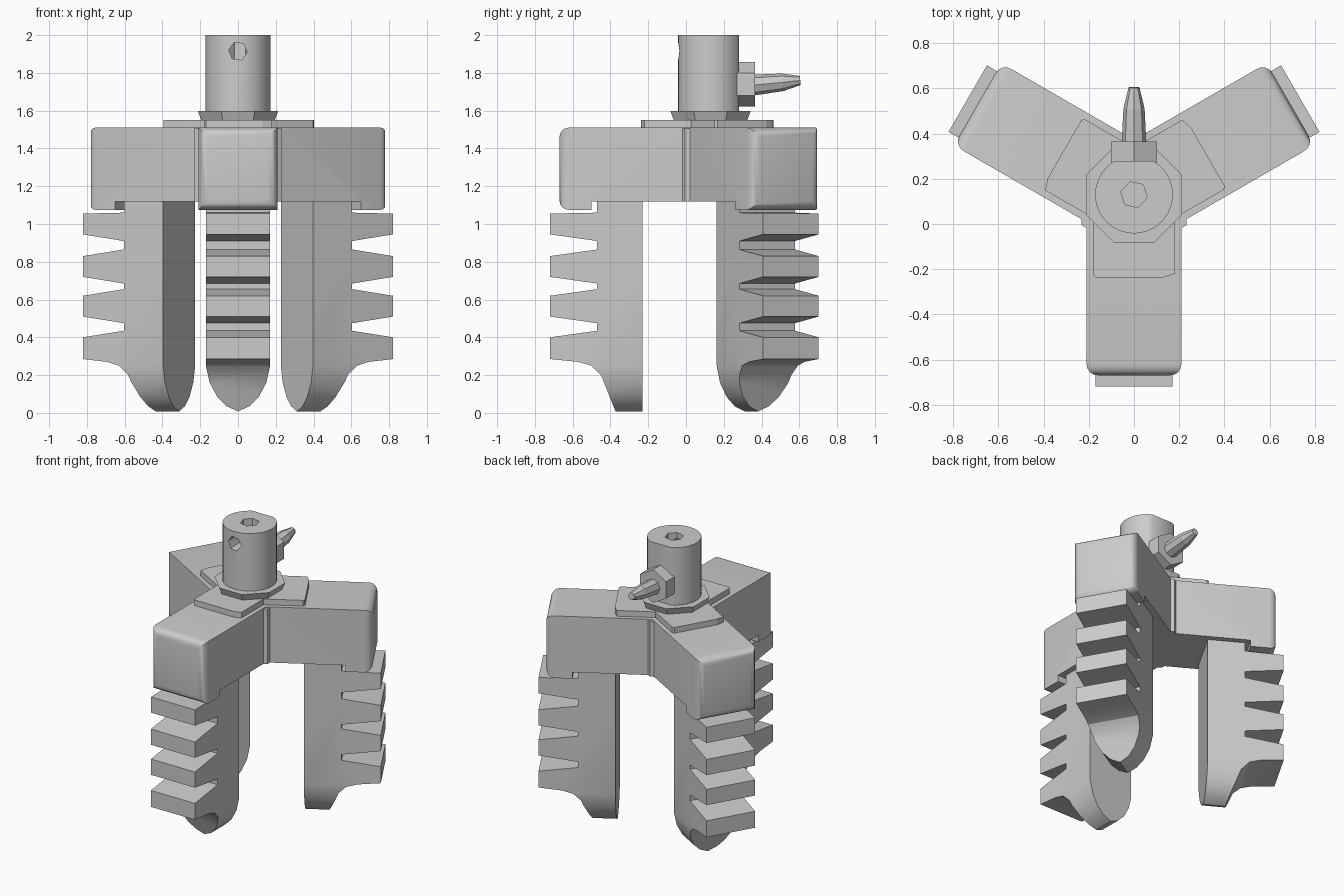
import bpy, bmesh, math
from mathutils import Vector, Matrix

if "Cube" in bpy.data.objects:
    bpy.data.objects.remove(bpy.data.objects["Cube"])

HUB = Vector((0, 0.13, 0))

grey = bpy.data.materials.new("light_grey_metal")
grey.use_nodes = True
grey.diffuse_color = (0.6, 0.6, 0.6, 1)
grey.node_tree.nodes["Principled BSDF"].inputs["Base Color"].default_value = (0.6, 0.6, 0.6, 1)


def make(name, bm, location=HUB):
    bmesh.ops.recalc_face_normals(bm, faces=bm.faces)
    mesh = bpy.data.meshes.new(name)
    bm.to_mesh(mesh)
    bm.free()
    mesh.materials.append(grey)
    ob = bpy.data.objects.new(name, mesh)
    ob.location = location
    bpy.context.collection.objects.link(ob)
    return ob


def prism(points, direction):
    """Extrude a closed outline along a direction."""
    bm = bmesh.new()
    face = bm.faces.new([bm.verts.new(p) for p in points])
    out = bmesh.ops.extrude_face_region(bm, geom=[face])
    verts = [v for v in out["geom"] if isinstance(v, bmesh.types.BMVert)]
    bmesh.ops.translate(bm, verts=verts, vec=direction)
    bmesh.ops.recalc_face_normals(bm, faces=bm.faces)
    return bm


def side_prism(profile, half):
    """Extrude a (reach, height) profile across the width of an arm."""
    return prism([(-half, -r, z) for r, z in profile], (2 * half, 0, 0))


def rod(sides, r1, r2, start, end, turn=0):
    start, end = Vector(start), Vector(end)
    axis = end - start
    bm = bmesh.new()
    bmesh.ops.create_cone(bm, cap_ends=True, segments=sides, radius1=r1, radius2=r2,
                          depth=axis.length,
                          matrix=Matrix.Translation((start + end) / 2)
                          @ axis.to_track_quat('Z', 'Y').to_matrix().to_4x4()
                          @ Matrix.Rotation(turn, 4, 'Z'))
    return bm


def trim_to_sector(bm):
    """Keep the third of the hub that belongs to one arm."""
    for s in (-1, 1):
        geom = bm.verts[:] + bm.edges[:] + bm.faces[:]
        cut = bmesh.ops.bisect_plane(bm, geom=geom, plane_co=(0, 0, 0), clear_outer=True,
                                     plane_no=(s * 0.5, math.cos(math.pi / 6), 0))
        edges = [e for e in cut["geom_cut"] if isinstance(e, bmesh.types.BMEdge)]
        bmesh.ops.holes_fill(bm, edges=edges)


def boolean(ob, cutter, operation):
    mod = ob.modifiers.new(operation.lower(), 'BOOLEAN')
    mod.operation, mod.object, mod.solver = operation, cutter, 'EXACT'
    bpy.context.view_layer.update()
    mesh = bpy.data.meshes.new_from_object(
        ob.evaluated_get(bpy.context.evaluated_depsgraph_get()))
    ob.modifiers.clear()
    ob.data = mesh
    bpy.data.objects.remove(cutter)


def smooth(ob, angle=35):
    bpy.ops.object.select_all(action='DESELECT')
    ob.select_set(True)
    bpy.context.view_layer.objects.active = ob
    bpy.ops.object.shade_smooth_by_angle(angle=math.radians(angle))


def three_times(ob):
    """Place the part on all three arms."""
    base = ob.name
    for i, place in enumerate(("front", "left", "right")):
        copy = ob if i == 0 else ob.copy()
        copy.name = place + "_" + base
        copy.rotation_euler.z = math.radians(120 * i)
        if i:
            bpy.context.collection.objects.link(copy)


# Arm housing: box with a hanging lip and a rounded end
bm = side_prism([(-0.2, 1.12), (0.63, 1.12), (0.63, 1.075), (0.8, 1.075),
                 (0.8, 1.51), (-0.2, 1.51)], 0.21)
end = [e for e in bm.edges if all(v.co.y < -0.79 for v in e.verts)]
bmesh.ops.bevel(bm, geom=end, offset=0.05, segments=4, profile=0.5, affect='EDGES')
trim_to_sector(bm)
arm = make("arm_housing", bm)
smooth(arm)
three_times(arm)

# Corner strip filling the joint between neighbouring arms
strip = make("joint_strip", rod(6, 0.03, 0.03, (0.207, -0.12, 1.12), (0.207, -0.12, 1.505)))
three_times(strip)

# Gripping finger: toothed outer edge, toe curving inwards
profile = [(0.36, 1.13), (0.36, 0), (0.5, 0), (0.54, 0.1), (0.58, 0.2),
           (0.63, 0.25), (0.7, 0.27)]
for low, high in ((0.285, 0.4), (0.51, 0.62), (0.72, 0.83), (0.945, 1.055)):
    if low > 0.3:
        profile.append((0.6, low - 0.035))
    profile += [(0.85, low), (0.85, high), (0.6, high + 0.035)]
profile[-1] = (0.6, 1.06)
profile.append((0.6, 1.13))
finger = make("finger", side_prism(profile, 0.17))
half_toe = [(0.17, 1.2), (0.17, 0.25), (0.15, 0.16), (0.11, 0.085), (0.06, 0.035)]
outline = half_toe + [(0, 0.008)] + [(-x, z) for x, z in reversed(half_toe)]
toe = make("toe_cutter", prism([(x, 0, z) for x, z in outline], (0, -1, 0)))
boolean(finger, toe, 'INTERSECT')
smooth(finger, 28)
three_times(finger)

# Flat mounting plates over the hub
bm = prism([(-0.18, 0.2, 1.5), (-0.18, -0.355, 1.5), (-0.17, -0.367, 1.5),
            (0.13, -0.367, 1.5), (0.18, -0.35, 1.5), (0.18, 0.2, 1.5)], (0, 0, 0.05))
trim_to_sector(bm)
three_times(make("mounting_plate", bm))

# Octagonal collar
make("collar", rod(8, 0.19, 0.23, (0, 0, 1.5), (0, 0, 1.597), math.pi / 8))

# Shaft with a flat back, a hex socket on top and a cross hole in front
shaft = make("shaft", rod(40, 0.172, 0.172, (0, 0, 1.52), (0, 0, 2)))
bm = bmesh.new()
bmesh.ops.create_cube(bm, size=1, matrix=Matrix.Translation((0, 0.65, 1.8)))
boolean(shaft, make("flat_cutter", bm), 'DIFFERENCE')
boolean(shaft, make("socket_cutter", rod(6, 0.06, 0.06, (0, 0, 1.85), (0, 0, 2.1), 0.3)),
        'DIFFERENCE')
boolean(shaft, make("hole_cutter", rod(6, 0.05, 0.05, (0, 0, 1.915), (0, -0.3, 1.915), 0.4)),
        'DIFFERENCE')
smooth(shaft)

# Clamping bolt at the back: hex nut and tapering pin
make("bolt_nut", rod(6, 0.117, 0.117, (0, 0.14, 1.74), (0, 0.235, 1.74)))
make("bolt_pin", rod(8, 0.055, 0.047, (0, 0.22, 1.735), (0, 0.38, 1.75)))
make("bolt_tip", rod(8, 0.047, 0.024, (0, 0.38, 1.75), (0, 0.475, 1.76)))
